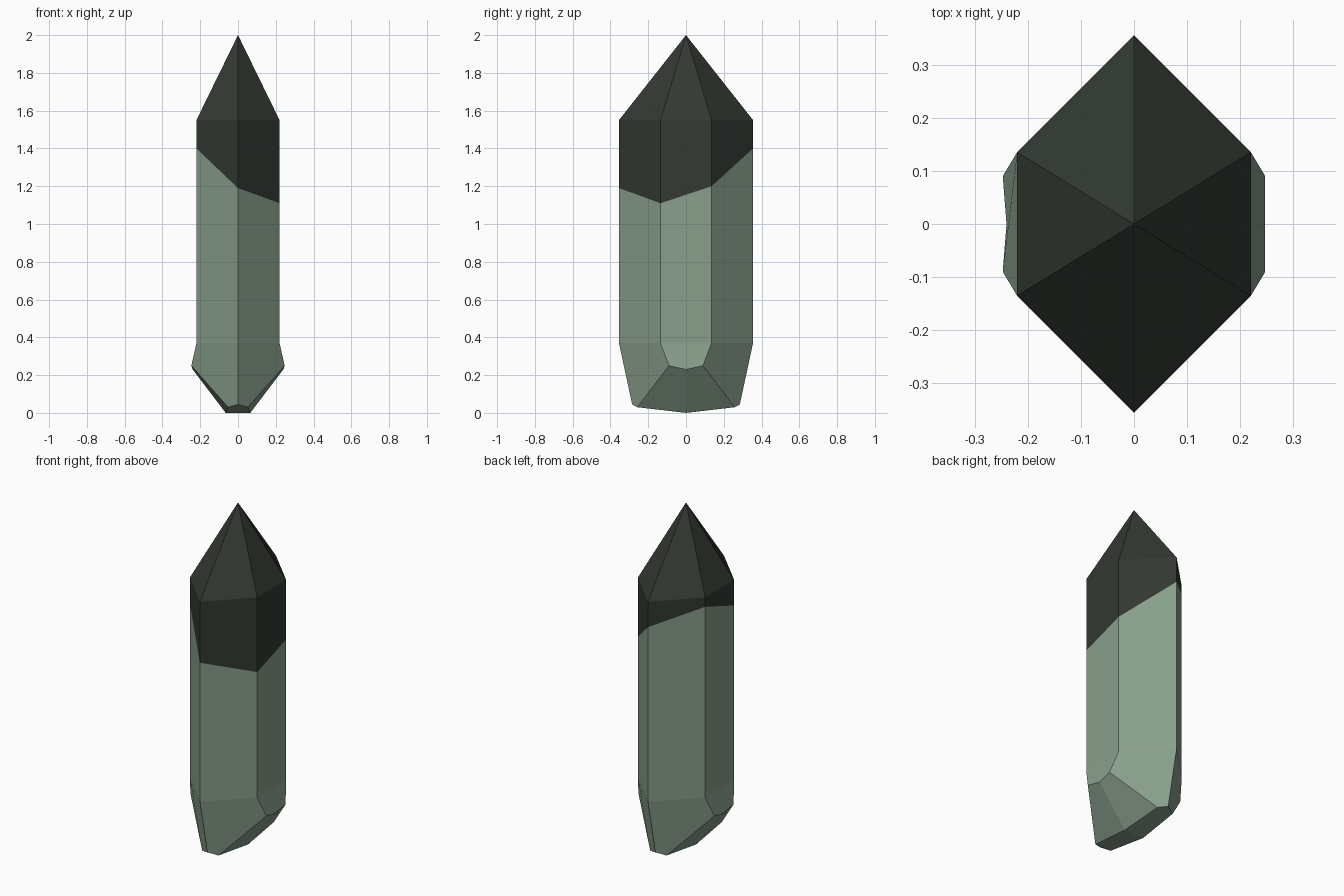
import bpy
import bmesh

if "Cube" in bpy.data.objects:
    bpy.data.objects.remove(bpy.data.objects["Cube"])


def material(name, colour):
    m = bpy.data.materials.new(name)
    m.diffuse_color = (*colour, 1)
    m.use_nodes = True
    m.node_tree.nodes["Principled BSDF"].inputs["Base Color"].default_value = m.diffuse_color
    return m


bm = bmesh.new()


def face(verts, mat):
    bm.faces.new(verts).material_index = mat


# Hexagonal cross-section, anticlockwise from the front corner
HEX = [(0, -0.355), (0.22, -0.135), (0.22, 0.135),
       (0, 0.355), (-0.22, 0.135), (-0.22, -0.135)]
SPLIT = [1.19, 1.11, 1.20, 1.40, 1.495, 1.40]   # slanted colour boundary


def ring(heights):
    return [bm.verts.new((x, y, z)) for (x, y), z in zip(HEX, heights)]


base, split, shoulder = ring([0.37] * 6), ring(SPLIT), ring([1.55] * 6)
tip = bm.verts.new((0, 0, 2))

# Green shaft, dark upper shaft and dark point
for i in range(6):
    j = (i + 1) % 6
    face((base[i], base[j], split[j], split[i]), 0)
    face((split[i], split[j], shoulder[j], shoulder[i]), 1)
    face((shoulder[i], shoulder[j], tip), 1)

# Cut lower end: keel ends, then mirrored side facets
keel = {s: bm.verts.new((0, s * 0.285, 0.045)) for s in (-1, 1)}
foot = {}
for sx in (1, -1):
    top = {-1: base[1 if sx > 0 else 5], 1: base[2 if sx > 0 else 4]}
    end = {-1: base[0], 1: base[3]}
    hip = {s: bm.verts.new((sx * 0.247, s * 0.09, 0.25)) for s in (-1, 1)}
    hip_mid = bm.verts.new((sx * 0.24, 0, 0.23))
    toe = {s: bm.verts.new((sx * 0.053, s * 0.258, 0.03)) for s in (-1, 1)}
    toe_mid = bm.verts.new((sx * 0.065, 0, 0))
    foot[sx] = (toe, toe_mid)
    face((top[-1], hip[-1], hip_mid, hip[1], top[1]), 0)
    for s in (-1, 1):
        face((end[s], top[s], hip[s], toe[s], keel[s]), 0)
        face((hip[s], hip_mid, toe_mid, toe[s]), 0)

# Narrow underside
for s in (-1, 1):
    face((keel[s], foot[1][0][s], foot[1][1], foot[-1][1], foot[-1][0][s]), 0)

bmesh.ops.recalc_face_normals(bm, faces=bm.faces)
mesh = bpy.data.meshes.new("crystal")
bm.to_mesh(mesh)
bm.free()
mesh.materials.append(material("pale_green", (0.25, 0.345, 0.26)))
mesh.materials.append(material("dark_green", (0.033, 0.042, 0.032)))
bpy.context.collection.objects.link(bpy.data.objects.new("crystal", mesh))
